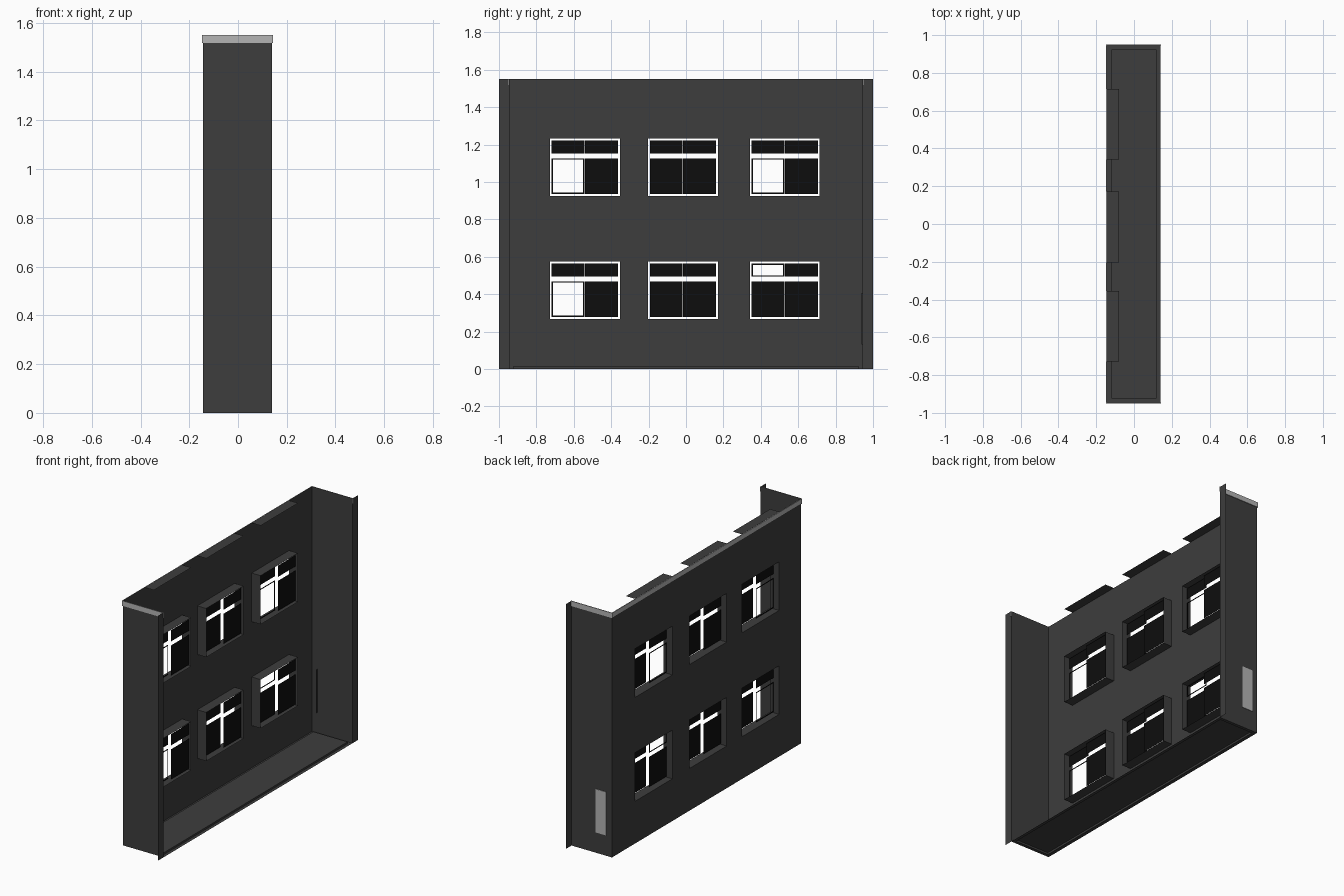
import bpy
import bmesh
from mathutils import Vector

cube = bpy.data.objects.get("Cube")
if cube:
    bpy.data.objects.remove(cube, do_unlink=True)


def material(name, value):
    m = bpy.data.materials.new(name)
    m.use_nodes = True
    colour = (value, value, value, 1)
    m.diffuse_color = colour
    bsdf = m.node_tree.nodes["Principled BSDF"]
    bsdf.inputs["Base Color"].default_value = colour
    bsdf.inputs["Roughness"].default_value = 0.8
    return m


WALL = material("charcoal wall", 0.047)
TRIM = material("light grey trim", 0.46)
GLASS = material("black glass", 0.004)


def finish(name, bm, mat):
    bmesh.ops.remove_doubles(bm, verts=bm.verts, dist=0.0002)
    mesh = bpy.data.meshes.new(name)
    bm.to_mesh(mesh)
    bm.free()
    mesh.materials.append(mat)
    ob = bpy.data.objects.new(name, mesh)
    bpy.context.collection.objects.link(ob)
    return ob


def point(axis, c, u, v):
    p = [u, v]
    p.insert(axis, c)
    return Vector(p)


def add_sheet(bm, axis, c, us, vs, is_hole=None, sign=1):
    """Flat sheet across one axis, split at us and vs, leaving out the holes."""
    for u0, u1 in zip(us, us[1:]):
        for v0, v1 in zip(vs, vs[1:]):
            if is_hole and is_hole((u0 + u1) / 2, (v0 + v1) / 2):
                continue
            corners = [(u0, v0), (u1, v0), (u1, v1), (u0, v1)]
            f = bm.faces.new([bm.verts.new(point(axis, c, *q)) for q in corners])
            f.normal_update()
            if f.normal[axis] * sign < 0:
                f.normal_flip()


def sheet(name, mat, axis, c, us, vs, is_hole=None, sign=1):
    bm = bmesh.new()
    add_sheet(bm, axis, c, us, vs, is_hole, sign)
    return finish(name, bm, mat)


def box(name, mat, x, y, z):
    bm = bmesh.new()
    bmesh.ops.create_cube(bm, size=1)
    for v in bm.verts:
        for i, (a, b) in enumerate((x, y, z)):
            v.co[i] = a if v.co[i] < 0 else b
    return finish(name, bm, mat)


# Main sizes
BACK, OPEN, END, TOP = -0.143, 0.14, 0.945, 1.55
INNER = -0.08
HALF = 0.187
CENTRES = [-0.541, -0.016, 0.528]
SILLS = [0.267, 0.925]
HEIGHT = 0.308


def in_window(y, z):
    return (any(abs(y - c) < HALF for c in CENTRES)
            and any(s < z < s + HEIGHT for s in SILLS))


# Long wall with window openings
ys = [-END] + [c + s * HALF for c in CENTRES for s in (-1, 1)] + [END]
zs = [0] + [s + h for s in SILLS for h in (0, HEIGHT)] + [TOP]
sheet("window_wall", WALL, 0, BACK, ys, zs, in_window, -1)

# End walls, flanges and their top trim
for side, label in ((-1, "front"), (1, "back")):
    sheet(label + "_end_wall", WALL, 1, side * END, [BACK, OPEN], [0, TOP], sign=side)
    sheet(label + "_flange", WALL, 0, OPEN, sorted([side * END, side]), [0, TOP])
    box(label + "_trim", TRIM, (BACK - 0.004, OPEN + 0.003),
        sorted([side * (END + 0.001), side * (END + 0.005)]), (1.518, TOP))
box("long_trim", TRIM, (BACK - 0.005, BACK - 0.001), (-END - 0.004, END + 0.004), (1.518, TOP))

# Floor with a slightly raised middle
bm = bmesh.new()
fx, fy, rise = 0.12, 0.925, 0.012
add_sheet(bm, 2, 0, [BACK, -fx, fx, OPEN], [-END, -fy, fy, END],
          lambda x, y: abs(x) < fx and abs(y) < fy)
add_sheet(bm, 2, rise, [-fx, fx], [-fy, fy])
for s in (-1, 1):
    add_sheet(bm, 0, s * fx, [-fy, fy], [0, rise], sign=s)
    add_sheet(bm, 1, s * fy, [-fx, fx], [0, rise], sign=s)
finish("floor", bm, WALL)

# Panel on the back end wall, with its inner edge
box("end_panel", TRIM, (-0.105, -0.03), (END + 0.001, END + 0.004), (0.13, 0.405))
sheet("panel_edge", WALL, 0, -0.105, [END - 0.008, END], [0.13, 0.405])

# Ledges along the open top
for i, c in enumerate(CENTRES):
    sheet(f"top_ledge_{i + 1}", WALL, 2, TOP, [BACK, INNER], [c - HALF, c + HALF])

# Windows: deep reveals and sliding sashes on two tracks
TRACKS = (-0.11, -0.09)
BANDS = ((0.011, 0.201), (0.226, 0.297))
OPEN_SASHES = {(0, 0, 0), (0, 1, 0), (2, 1, 0), (2, 0, 1)}  # column, row, band
EDGE = 0.007

for col, c in enumerate(CENTRES):
    for row, sill in enumerate(SILLS):
        tag = f"{col + 1}_{row + 1}"
        y0, y1, z0, z1 = c - HALF, c + HALF, sill, sill + HEIGHT
        bm = bmesh.new()
        for y, s in ((y0, -1), (y1, 1)):
            add_sheet(bm, 1, y, [BACK, INNER], [z0, z1], sign=s)
        for z, s in ((z0, -1), (z1, 1)):
            add_sheet(bm, 2, z, [BACK, INNER], [y0, y1], sign=s)
        finish("window_reveal_" + tag, bm, WALL)

        bm = bmesh.new()
        for band, (low, high) in enumerate(BANDS):
            a, b = sill + low, sill + high
            for half, track in enumerate(TRACKS):
                p, q = (c - 0.177, c - 0.002) if half == 0 else (c + 0.001, c + 0.177)
                is_open = half == 0 and (col, row, band) in OPEN_SASHES
                middle = lambda y, z: p + EDGE < y < q - EDGE and a + EDGE < z < b - EDGE
                add_sheet(bm, 0, track, [p, p + EDGE, q - EDGE, q],
                          [a, a + EDGE, b - EDGE, b], middle if is_open else None)
        finish("window_sashes_" + tag, bm, GLASS)
